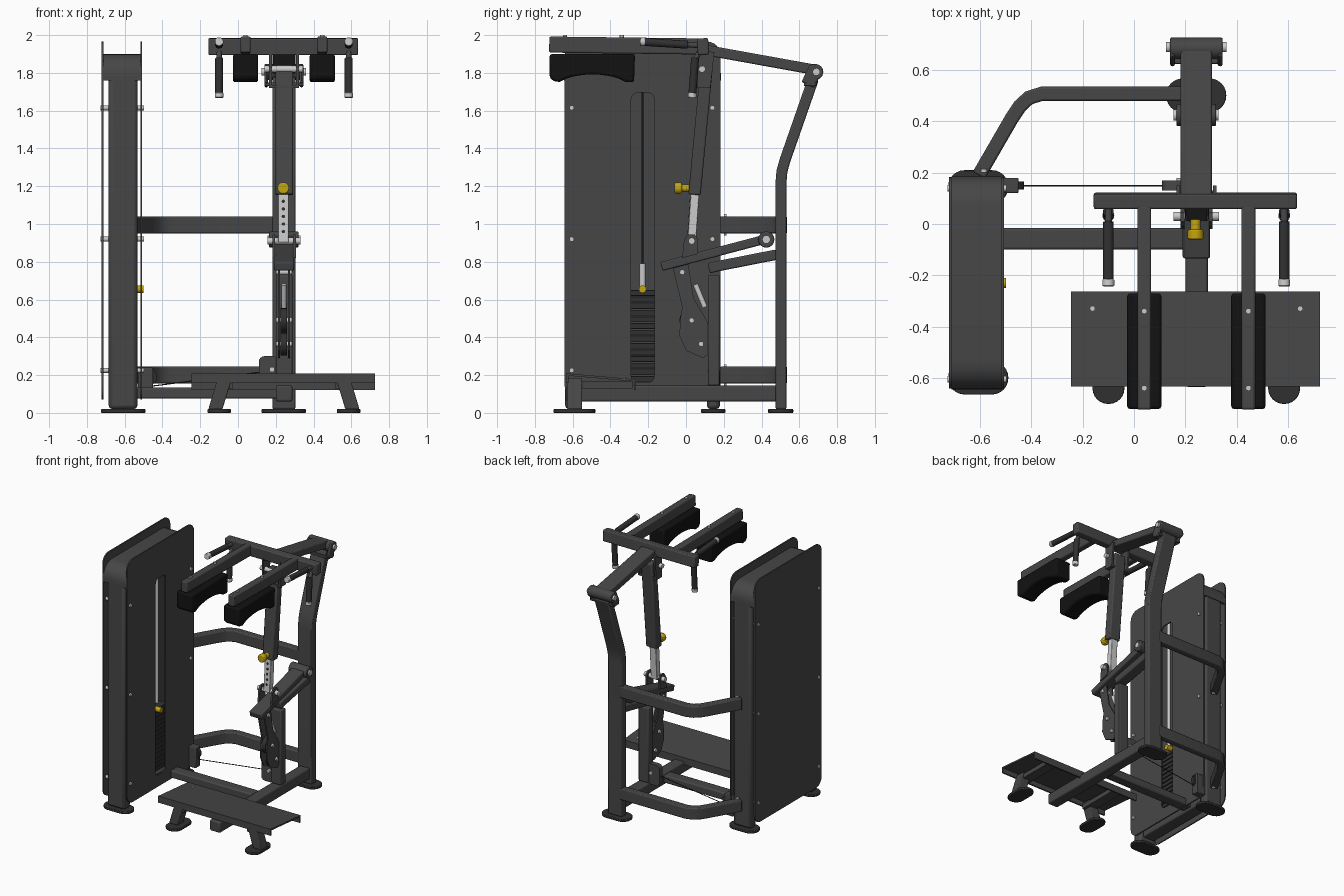
import bpy, bmesh, math
from mathutils import Vector, Matrix

if "Cube" in bpy.data.objects:
    bpy.data.objects.remove(bpy.data.objects["Cube"])


def material(name, rgb):
    m = bpy.data.materials.new(name)
    m.diffuse_color = (*rgb, 1)
    m.use_nodes = True
    m.node_tree.nodes["Principled BSDF"].inputs["Base Color"].default_value = m.diffuse_color
    return m


FRAME = material("charcoal frame", (0.062, 0.062, 0.062))
PAD = material("black padding", (0.006, 0.006, 0.006))
DARK = material("dark rubber", (0.03, 0.03, 0.03))
STEEL = material("bright steel", (0.6, 0.6, 0.6))
YELLOW = material("yellow knob", (0.55, 0.38, 0.005))
CX = 0.243   # centre line of the lifting frame
TX = -0.608  # centre line of the weight tower


def finish(name, bm, mat, bevel=0.0, segs=2):
    bmesh.ops.recalc_face_normals(bm, faces=bm.faces)
    me = bpy.data.meshes.new(name)
    bm.to_mesh(me)
    bm.free()
    me.materials.append(mat)
    me.shade_smooth()
    me.set_sharp_from_angle(angle=math.radians(35))
    ob = bpy.data.objects.new(name, me)
    bpy.context.collection.objects.link(ob)
    if bevel:
        b = ob.modifiers.new("rounding", 'BEVEL')
        b.width, b.segments, b.limit_method = bevel, segs, 'ANGLE'
        b.angle_limit = math.radians(50)
    return ob


def prism(name, pts, lo, hi, mat=FRAME, axis='x', bevel=0.0):
    """Extrude an outline: (y, z) along x, (x, y) along z, or (x, z) along y."""
    place = {'x': lambda a, b, t: (t, a, b), 'z': lambda a, b, t: (a, b, t),
             'y': lambda a, b, t: (a, t, b)}[axis]
    bm = bmesh.new()
    A = [bm.verts.new(place(a, b, lo)) for a, b in pts]
    B = [bm.verts.new(place(a, b, hi)) for a, b in pts]
    bm.faces.new(A)
    bm.faces.new(B[::-1])
    n = len(pts)
    for i in range(n):
        j = (i + 1) % n
        bm.faces.new((A[i], B[i], B[j], A[j]))
    return finish(name, bm, mat, bevel)


def box(name, x, y, z, mat=FRAME, bevel=0.0):
    return prism(name, [(x[0], y[0]), (x[1], y[0]), (x[1], y[1]), (x[0], y[1])],
                 z[0], z[1], mat, 'z', bevel)


def ribbon(name, path, width, lo, hi, axis='x', mat=FRAME, bevel=0.008):
    """Bent bar: a flat path given a width, then extruded."""
    P = [Vector(p) for p in path]
    left, right = [], []
    for i, p in enumerate(P):
        a = (p - P[i - 1]).normalized() if i else (P[1] - p).normalized()
        b = (P[i + 1] - p).normalized() if i < len(P) - 1 else a
        t = (a + b).normalized()
        n = Vector((-t.y, t.x)) * (width / 2 / max(0.5, t.dot(a)))
        left.append(tuple(p + n))
        right.append(tuple(p - n))
    return prism(name, left + right[::-1], lo, hi, mat, axis, bevel)


def rod(name, p, q, r, mat=FRAME, sides=20, bevel=0.0):
    p, q = Vector(p), Vector(q)
    d = q - p
    bm = bmesh.new()
    M = Matrix.Translation((p + q) / 2) @ d.to_track_quat('Z', 'Y').to_matrix().to_4x4()
    bmesh.ops.create_cone(bm, cap_ends=True, segments=sides, radius1=r, radius2=r,
                          depth=d.length, matrix=M)
    return finish(name, bm, mat, bevel)


def rounded(a0, a1, b0, b1, r, n=6):
    """Rounded rectangle outline."""
    out = []
    for k, (ca, cb) in enumerate([(a1 - r, b1 - r), (a0 + r, b1 - r),
                                  (a0 + r, b0 + r), (a1 - r, b0 + r)]):
        for i in range(n + 1):
            t = math.pi / 2 * (k + i / n)
            out.append((ca + r * math.cos(t), cb + r * math.sin(t)))
    return out


def foot(name, x0, x1, y0, y1):
    r = min(x1 - x0, y1 - y0) / 2 - 0.001
    prism(name, rounded(x0, x1, y0, y1, r), 0, 0.02, DARK, 'z', 0.004)


# ---- weight tower ----
outer_shroud = prism("outer_shroud", rounded(-0.642, 0.183, 0.07, 1.965, 0.07), -0.722, -0.712)
inner_shroud = prism("inner_shroud", rounded(-0.642, 0.183, 0.07, 1.965, 0.07), -0.517, -0.507)
slot = prism("slot_cutter", rounded(-0.29, -0.168, 0.16, 1.695, 0.035), -0.6, -0.4)
slot.hide_render = True
slot.hide_viewport = True
cut = inner_shroud.modifiers.new("slot", 'BOOLEAN')
cut.object, cut.operation, cut.solver = slot, 'DIFFERENCE', 'EXACT'

arc = [(0.1 * math.cos(t), 0.1 * math.sin(t)) for t in [math.pi / 2 * i / 6 for i in range(7)]]
hoop = ([(-0.635, 1.76)] + [(-0.535 - a, 1.79 + b) for a, b in arc]
        + [(0.075 + a, 1.79 + b) for a, b in arc[::-1]] + [(0.175, 1.76)])
ribbon("tower_top_cover", hoop, 0.02, -0.712, -0.517, bevel=0)
for y0, y1, n in ((-0.64, -0.56, "front"), (0.11, 0.18, "rear")):
    box(f"tower_{n}_post", (-0.685, -0.532), (y0, y1), (0.02, 1.82), bevel=0.02)
box("tower_base_beam", (-0.66, -0.555), (-0.56, 0.11), (0.06, 0.145), bevel=0.01)
foot("tower_front_foot", -0.725, -0.49, -0.665, -0.535)
foot("tower_rear_foot", -0.725, -0.49, 0.08, 0.21)
for y in (-0.605, 0.14):
    for z in (0.225, 0.92, 1.615):
        rod("shroud_bolt", (-0.728, y, z), (-0.497, y, z), 0.013, STEEL, 12)

# weight stack, guide rods and selector
for i in range(14):
    z = 0.165 + i * 0.035
    box("weight_plate", (-0.66, -0.545), (-0.37, -0.09), (z, z + 0.03), DARK, 0.003)
for y in (-0.33, -0.13):
    rod("guide_rod", (TX, y, 0.14), (TX, y, 1.85), 0.012, STEEL, 12)
rod("stack_stem", (TX, -0.23, 0.65), (TX, -0.23, 0.79), 0.016, STEEL)
rod("stack_cable", (TX, -0.23, 0.79), (TX, -0.23, 1.85), 0.005, DARK, 8)
rod("selector_pin", (-0.55, -0.23, 0.655), (-0.5, -0.23, 0.655), 0.02, YELLOW)

# ---- base and uprights ----
box("base_beam", (0.2, 0.288), (-0.635, 0.48), (0.06, 0.145), bevel=0.01)
box("cross_beam", (-0.56, 0.21), (-0.1, -0.015), (0.075, 0.135), bevel=0.01)
ribbon("rear_upright", [(0.503, 0.02), (0.503, 1.22), (0.508, 1.28), (0.525, 1.34),
                        (0.675, 1.77)], 0.058, 0.182, 0.304)
foot("rear_foot", 0.125, 0.36, 0.435, 0.568)
ribbon("middle_upright", [(0.147, 0.145), (0.147, 0.73)], 0.062, 0.2, 0.288)
ribbon("upright_brace", [(0.12, 0.765), (0.16, 0.775), (0.48, 0.838)], 0.055, 0.2, 0.288)

# curved bars joining the tower and the rear upright
bend = [(-0.605, 0.19), (-0.475, 0.415), (-0.445, 0.46), (-0.41, 0.492),
        (-0.36, 0.508), (0.2, 0.508)]
for z0, n in ((0.155, "lower"), (0.95, "upper")):
    ribbon(f"{n}_curved_bar", bend, 0.055, z0, z0 + 0.09, 'z')
    for dz in (0.0, 0.09):
        rod("bar_bolt", (-0.585, 0.2, z0 + dz), (-0.585, 0.215, z0 + dz), 0.012, STEEL, 12)

# ---- foot platform ----
ribbon("foot_platform", [(-0.628, 0.158), (-0.628, 0.203), (-0.27, 0.172), (-0.27, 0.122)],
       0.012, -0.245, 0.725, bevel=0)
for s, n in ((-1, "left"), (1, "right")):
    prism(f"platform_{n}_leg", [(CX + s * a, b) for a, b in
          ((0.275, 0.185), (0.35, 0.185), (0.4, 0.02), (0.325, 0.02))], -0.63, -0.55, axis='y', bevel=0.006)
    xs = sorted((CX + s * 0.28, CX + s * 0.405))
    foot(f"platform_{n}_foot", xs[0], xs[1], -0.702, -0.48)
    box(f"platform_{n}_rail", (CX + s * 0.31 - 0.04, CX + s * 0.31 + 0.04), (-0.62, -0.28), (0.13, 0.165))
    rod("platform_bolt", (CX + s * 0.405, -0.33, 0.18), (CX + s * 0.405, -0.33, 0.188), 0.009, STEEL, 12)

# ---- cable run and pulleys ----
rod("floor_cable", (-0.47, 0.15, 0.14), (0.19, 0.15, 0.225), 0.003, DARK, 8)
box("tower_pulley_bracket", (-0.53, -0.45), (0.12, 0.18), (0.08, 0.24), bevel=0.006)
rod("tower_pulley", (-0.475, 0.135, 0.19), (-0.475, 0.165, 0.19), 0.045, DARK)
prism("floor_pulley_cover", rounded(0.11, 0.215, 0.14, 0.3, 0.03), 0.13, 0.17, axis='y')
rod("floor_pulley_bolt", (0.18, 0.115, 0.23), (0.18, 0.18, 0.23), 0.014, STEEL, 12)
link = [(-0.07, 0.77), (0.01, 0.8), (0.04, 0.61), (0.115, 0.48), (0.118, 0.31),
        (0.09, 0.29), (0.0, 0.33), (-0.035, 0.41), (-0.03, 0.5), (-0.02, 0.56)]
for x in (0.213, 0.264):
    prism("pulley_link_plate", link, x, x + 0.01)
rod("link_pulley_upper", (0.226, 0.03, 0.49), (0.26, 0.03, 0.49), 0.065, DARK)
rod("link_pulley_lower", (0.226, 0.08, 0.365), (0.26, 0.08, 0.365), 0.06, DARK)
for y, z in ((-0.02, 0.745), (0.03, 0.49), (0.08, 0.365)):
    rod("link_bolt", (0.2, y, z), (0.286, y, z), 0.014, STEEL, 12)
rod("link_spring", (0.06, 0.69, 0), (0.06, 0.69, 0.001), 0.001).hide_render = True
bpy.data.objects.remove(bpy.data.objects["link_spring"])
rod("tension_stud", (CX, 0.05, 0.68), (CX, 0.1, 0.56), 0.014, STEEL, 12)

# ---- rocking lever ----
ribbon("rocking_lever", [(-0.13, 0.775), (0.44, 0.925)], 0.048, 0.19, 0.297)
rod("lever_pivot", (0.165, 0.425, 0.918), (0.32, 0.425, 0.918), 0.043, FRAME, 24, 0.005)
rod("lever_pivot_bolt", (0.155, 0.425, 0.918), (0.33, 0.425, 0.918), 0.022, STEEL, 16)
for x in (0.182, 0.292):
    prism("lever_clevis", [(-0.02, 0.82), (0.06, 0.84), (0.065, 0.92), (0.045, 0.945),
                           (0.01, 0.945), (-0.01, 0.92)], x, x + 0.014)
rod("clevis_bolt", (0.155, 0.03, 0.91), (0.332, 0.03, 0.91), 0.018, STEEL, 14)

# ---- telescopic strut ----
ribbon("strut_sleeve", [(0.045, 1.155), (0.11, 1.84)], 0.065, 0.198, 0.292)
ribbon("strut_inner_tube", [(0.03, 0.9), (0.05, 1.2)], 0.045, 0.213, 0.267, mat=STEEL, bevel=0.004)
for i in range(5):
    z = 0.96 + i * 0.04
    y = 0.03 + (z - 0.9) / 15 - 0.0225
    rod("adjustment_hole", (0.24, y - 0.003, z), (0.24, y + 0.004, z), 0.009, DARK, 12)
rod("knob_stem", (0.24, 0.03, 1.19), (0.24, -0.035, 1.19), 0.02, YELLOW)
rod("adjustment_knob", (0.24, -0.022, 1.19), (0.24, -0.06, 1.19), 0.031, YELLOW, 20, 0.006)
for x in (0.165, 0.308):
    prism("strut_bracket", [(0.06, 1.72), (0.13, 1.73), (0.15, 1.91), (0.06, 1.92)], x, x + 0.014)
box("strut_bracket_base", (0.165, 0.322), (0.06, 0.13), (1.72, 1.735))
rod("strut_bolt", (0.14, 0.085, 1.82), (0.345, 0.085, 1.82), 0.018, STEEL, 14)

# ---- lifting arm ----
ribbon("lifting_arm", [(0.08, 1.925), (0.69, 1.815)], 0.055, 0.182, 0.304)
rod("arm_pivot", (0.14, 0.685, 1.805), (0.346, 0.685, 1.805), 0.042, FRAME, 24, 0.006)
for x in (0.14, 0.326):
    ribbon("pivot_cheek", [(0.645, 1.735), (0.69, 1.83)], 0.075, x, x + 0.02, bevel=0.015)
box("pivot_cheek_bridge", (0.14, 0.346), (0.625, 0.69), (1.73, 1.75), bevel=0.004)
rod("arm_pivot_bolt", (0.125, 0.69, 1.805), (0.36, 0.69, 1.805), 0.02, STEEL, 16)
ribbon("shoulder_crossbar", [(0.087, 1.983), (0.093, 1.895)], 0.06, -0.157, 0.636)

# shoulder pads, pad arms and grips, one set each side
arch = [(-0.67 + 0.35 * i / 10, 1.752 + 0.04 * math.sin(math.pi * i / 10) ** 0.7) for i in range(11)]
pad = [(-0.27, 1.9), (-0.722, 1.9), (-0.722, 1.775), (-0.7, 1.757)] + arch + [(-0.275, 1.75)]
for s, n in ((-1, "left"), (1, "right")):
    x = CX + s * 0.203
    ribbon(f"{n}_pad_arm", [(-0.724, 1.95), (0.07, 1.94)], 0.085, x - 0.027, x + 0.027)
    prism(f"{n}_shoulder_pad", pad, x - 0.067, x + 0.067, PAD, bevel=0.012)
    for y in (-0.64, -0.34):
        rod("pad_bolt", (x, y, 1.98), (x, y, 2.0), 0.011, STEEL, 12)
    g = CX + s * 0.343
    rod(f"{n}_forward_stem", (g, 0.07, 1.945), (g, 0.0, 1.95), 0.014, FRAME)
    rod(f"{n}_forward_grip", (g, 0.01, 1.949), (g, -0.22, 1.964), 0.021, DARK, 20, 0.004)
    rod(f"{n}_forward_cap", (g, -0.215, 1.964), (g, -0.243, 1.966), 0.023, STEEL, 20, 0.004)
    rod(f"{n}_hanging_stem", (g, 0.07, 1.91), (g, 0.045, 1.86), 0.014, FRAME)
    rod(f"{n}_hanging_grip", (g, 0.048, 1.88), (g, 0.034, 1.69), 0.021, DARK, 20, 0.004)
    rod(f"{n}_hanging_cap", (g, 0.034, 1.695), (g, 0.032, 1.668), 0.023, STEEL, 20, 0.004)
